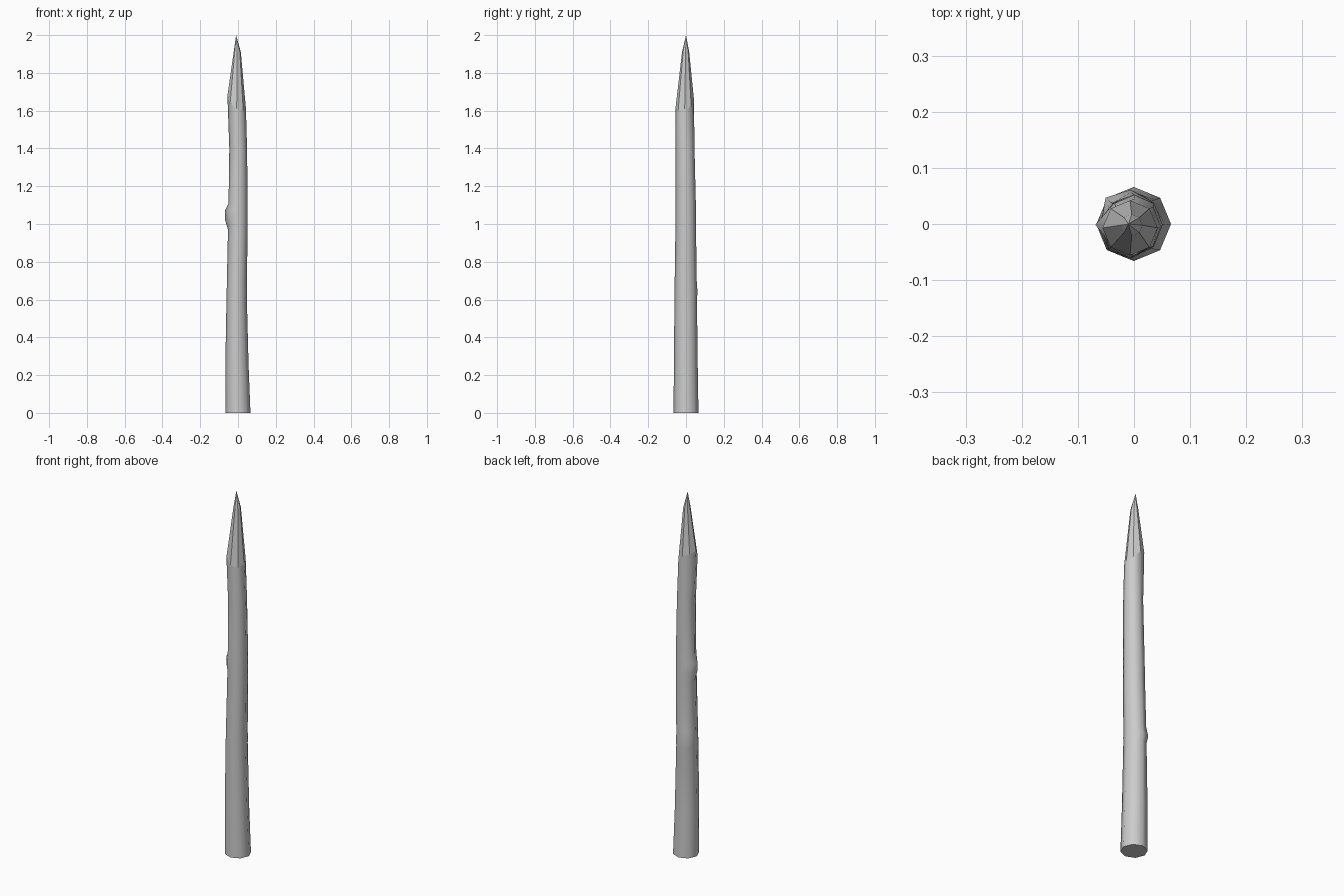
import bpy, bmesh
from math import cos, sin, pi

if "Cube" in bpy.data.objects:
    bpy.data.objects.remove(bpy.data.objects["Cube"])

N = 8
# Trunk rings: height, left, right, front, back extents
rings = [
    (0.00, -0.067, 0.066, -0.066, 0.066),
    (0.25, -0.067, 0.056, -0.064, 0.062),
    (0.60, -0.061, 0.047, -0.061, 0.058),
    (0.64, -0.060, 0.047, -0.061, 0.058),
    (0.69, -0.059, 0.047, -0.060, 0.057),
    (0.97, -0.053, 0.051, -0.056, 0.053),
    (1.02, -0.052, 0.051, -0.056, 0.053),
    (1.07, -0.051, 0.051, -0.055, 0.052),
    (1.11, -0.050, 0.051, -0.055, 0.052),
    (1.40, -0.046, 0.048, -0.055, 0.045),
    (1.62, -0.056, 0.042, -0.056, 0.042),
    (1.91, -0.023, 0.015, -0.021, 0.017),
]
# Knots: (ring, side) -> outward push
knots = {(3, 3): 0.009, (3, 2): 0.003, (6, 4): 0.016, (7, 4): 0.018, (7, 5): 0.003}
# Uneven height of the carved shoulder, starting at +x
shoulder = [-0.01, 0.0, 0.04, 0.05, 0.06, 0.02, -0.01, -0.02]

bm = bmesh.new()
loops = []
for i, (z, l, r, f, b) in enumerate(rings):
    cx, cy, rx, ry = (l + r) / 2, (f + b) / 2, (r - l) / 2, (b - f) / 2
    loop = []
    for k in range(N):
        a = 2 * pi * k / N
        push = knots.get((i, k), 0)
        dz = shoulder[k] if i == 10 else 0
        loop.append(bm.verts.new((cx + (rx + push) * cos(a),
                                  cy + (ry + push) * sin(a), z + dz)))
    loops.append(loop)

# Smooth trunk and flat carved facets
for i in range(len(loops) - 1):
    for k in range(N):
        j = (k + 1) % N
        face = bm.faces.new((loops[i][k], loops[i][j], loops[i + 1][j], loops[i + 1][k]))
        face.smooth = i < 10
tip = bm.verts.new((-0.01, 0.0, 2.0))
for k in range(N):
    bm.faces.new((loops[-1][k], loops[-1][(k + 1) % N], tip))
bm.faces.new(loops[0][::-1])

# Crisp edges at the base and the shoulder
for loop in (loops[0], loops[10]):
    for k in range(N):
        bm.edges.get((loop[k], loop[(k + 1) % N])).smooth = False

bmesh.ops.recalc_face_normals(bm, faces=bm.faces)
mesh = bpy.data.meshes.new("wooden_stake")
bm.to_mesh(mesh)
bm.free()
bpy.context.collection.objects.link(bpy.data.objects.new("wooden_stake", mesh))
